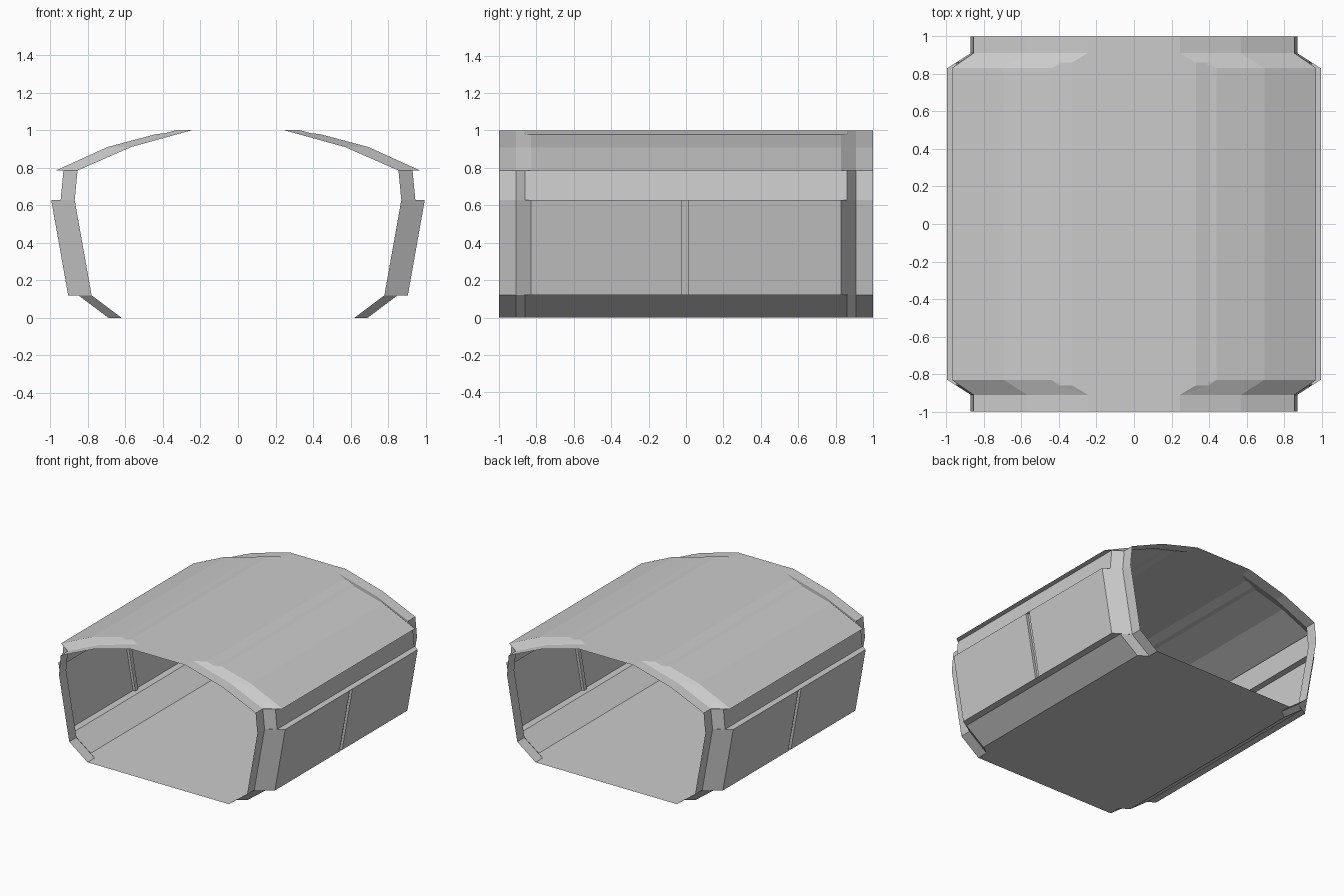
import bpy, bmesh

if "Cube" in bpy.data.objects:
    bpy.data.objects.remove(bpy.data.objects["Cube"])

# Half section, floor to roof: middle x, z, y where the middle ends, then end-ring x, z
HALF = [
    (0.69, 0.00, 0.86, 0.62, 0.00),
    (0.85, 0.12, 0.86, 0.78, 0.12),
    (0.905, 0.12, 0.83, 0.78, 0.12),
    (0.995, 0.627, 0.83, 0.87, 0.627),
    (0.945, 0.627, 0.86, 0.87, 0.627),
    (0.93, 0.785, 0.86, 0.855, 0.785),
    (0.97, 0.785, 0.83, 0.855, 0.785),
    (0.695, 0.91, 0.83, 0.57, 0.91),
    (0.44, 0.978, 0.83, 0.245, 1.0),
    (0.40, 0.98, 0.86, 0.245, 1.0),
    (0.33, 1.0, 0.86, 0.245, 1.0),
]
RING = HALF + [(-x, z, y, -ex, ez) for x, z, y, ex, ez in reversed(HALF)]
COUNT = len(RING)
PANELS = (2, COUNT - 4)          # right and left wall panels
COLLAR_Y, END_Y = 0.91, 1.0
GROOVE = (-0.022, 0.013)
DEPTH = 0.02


def stations(point):
    x, z, y, ex, ez = point
    return [(ex, -END_Y, ez), (ex, -COLLAR_Y, ez), (x, -y, z),
            (x, y, z), (ex, COLLAR_Y, ez), (ex, END_Y, ez)]


def add_face(bm, coords):
    bm.faces.new([bm.verts.new(c) for c in coords])


def add_strip(bm, a, b, skip=()):
    for k in range(len(a) - 1):
        if k not in skip:
            add_face(bm, (a[k], a[k + 1], b[k + 1], b[k]))


def grooved(point):
    x, z, y = point[:3]
    inner = x - DEPTH if x > 0 else x + DEPTH
    g0, g1 = GROOVE
    return [(x, -y, z), (x, g0, z), (inner, g0, z),
            (inner, g1, z), (x, g1, z), (x, y, z)]


bm = bmesh.new()

# Open tunnel shell: end collars, sloped transitions and stepped middle
for i in range(COUNT):
    p, q = RING[i], RING[(i + 1) % COUNT]
    if i not in PANELS:
        add_strip(bm, stations(p), stations(q))
        continue
    # Wall panel with a narrow vertical groove, closed at top and bottom
    add_strip(bm, stations(p), stations(q), skip=(2,))
    a, b = grooved(p), grooved(q)
    add_strip(bm, a, b)
    add_face(bm, a[1:5])
    add_face(bm, b[4:0:-1])

# Merge shared corners and drop collapsed faces
bmesh.ops.remove_doubles(bm, verts=bm.verts, dist=0.0005)
bmesh.ops.dissolve_degenerate(bm, edges=bm.edges, dist=0.0005)

mesh = bpy.data.meshes.new("corridor_shell")
bm.to_mesh(mesh)
bm.free()
shell = bpy.data.objects.new("corridor_shell", mesh)
bpy.context.collection.objects.link(shell)
